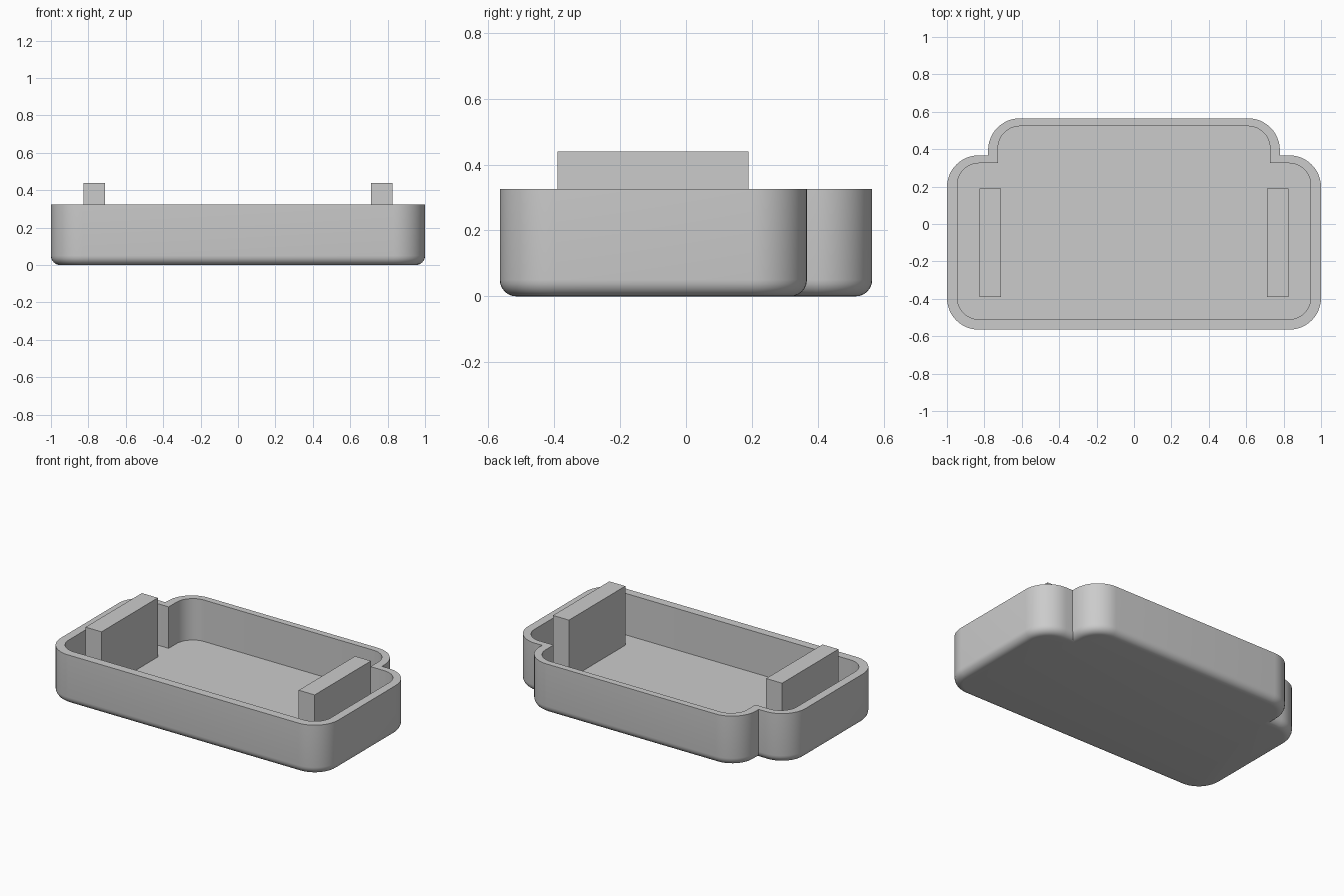
import bpy
import bmesh
import math

cube = bpy.data.objects.get("Cube")
if cube:
    bpy.data.objects.remove(cube, do_unlink=True)

grey = bpy.data.materials.new("plain grey")
grey.use_nodes = True
grey.diffuse_color = (0.6, 0.6, 0.6, 1)
grey.node_tree.nodes["Principled BSDF"].inputs["Base Color"].default_value = grey.diffuse_color

HEIGHT, FLOOR, FILLET = 0.325, 0.055, 0.05


def arc(cx, cy, r, start, steps=12):
    """Quarter circle, counter-clockwise from the start angle in degrees."""
    angles = [math.radians(start + 90 * i / steps) for i in range(steps + 1)]
    return [(cx + r * math.cos(a), cy + r * math.sin(a)) for a in angles]


def outline(half_w, front, shoulder, tab_w, back, r, inset=0.0):
    """Rounded body with a narrower rounded tab at the back."""
    half_w, shoulder, tab_w, back, r = (v - inset for v in (half_w, shoulder, tab_w, back, r))
    front += inset
    right = arc(half_w - r, front + r, r, -90)
    right += arc(half_w - r, shoulder - r, r, 0)
    right.append((tab_w, shoulder))
    right += arc(tab_w - r, back - r, r, 0)
    return right + [(-x, y) for x, y in reversed(right)]


def finish(name, bm):
    bmesh.ops.recalc_face_normals(bm, faces=bm.faces)
    mesh = bpy.data.meshes.new(name)
    bm.to_mesh(mesh)
    bm.free()
    mesh.materials.append(grey)
    obj = bpy.data.objects.new(name, mesh)
    bpy.context.collection.objects.link(obj)
    return obj


# Tray: rings run from the base, up the outside, over the rim and down to the floor
outer = (1.0, -0.565, 0.367, 0.78, 0.565, 0.17)
inner = (0.945, -0.51, 0.325, 0.727, 0.523, 0.117)
rings = []
for i in range(7):
    a = math.radians(15 * i)
    rings.append((outline(*outer, inset=FILLET * (1 - math.sin(a))), FILLET * (1 - math.cos(a))))
rings.append((outline(*outer), HEIGHT))
rings.append((outline(*inner), HEIGHT))
rings.append((outline(*inner), FLOOR))

bm = bmesh.new()
loops = [[bm.verts.new((x, y, z)) for x, y in pts] for pts, z in rings]
for low, high in zip(loops, loops[1:]):
    for i in range(len(low)):
        j = (i + 1) % len(low)
        bm.faces.new((low[i], low[j], high[j], high[i]))
bm.faces.new(loops[0][::-1])
bm.faces.new(loops[-1])
tray = finish("tray", bm)

bpy.ops.object.select_all(action='DESELECT')
tray.select_set(True)
bpy.context.view_layer.objects.active = tray
bpy.ops.object.shade_smooth_by_angle(angle=math.radians(30))

# Upright side blocks standing on the floor
for name, side in (("left_block", 1), ("right_block", -1)):
    bm = bmesh.new()
    bmesh.ops.create_cube(bm, size=1)
    bmesh.ops.scale(bm, vec=(0.115, 0.58, 0.44 - FLOOR), verts=bm.verts)
    bmesh.ops.translate(bm, vec=(side * 0.768, -0.1, (0.44 + FLOOR) / 2), verts=bm.verts)
    finish(name, bm)
